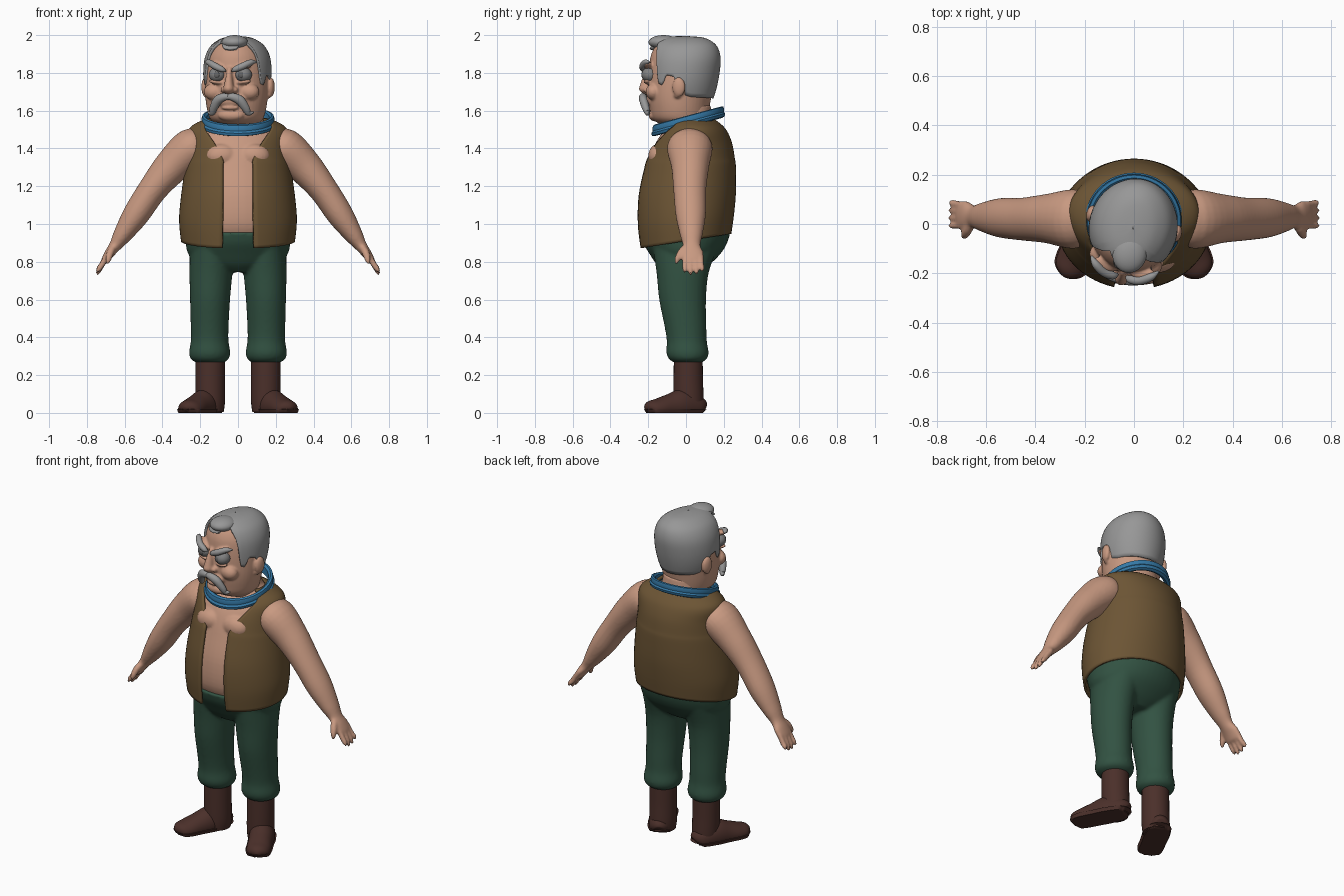
import bpy, bmesh, math
from mathutils import Vector, Matrix

if "Cube" in bpy.data.objects:
    bpy.data.objects.remove(bpy.data.objects["Cube"])

def mat(name, r, g, b):
    m = bpy.data.materials.new(name)
    m.diffuse_color = (r, g, b, 1)
    m.use_nodes = True
    m.node_tree.nodes["Principled BSDF"].inputs["Base Color"].default_value = m.diffuse_color
    return m

SKIN = mat("skin", .58, .32, .22)
VEST = mat("brown_cloth", .15, .09, .035)
PANTS = mat("green_cloth", .032, .085, .055)
BOOT = mat("dark_leather", .07, .029, .023)
BLUE = mat("blue_band", .035, .19, .38)
HAIR = mat("grey_hair", .31, .31, .31)
EYE = mat("eye_grey", .22, .22, .22)
IRIS = mat("iris_grey", .13, .13, .13)
HEAD_TURN = Matrix.Rotation(math.radians(-13), 4, 'Z')

def finish(bm, name, m, angle=50):
    bmesh.ops.remove_doubles(bm, verts=bm.verts, dist=1e-5)
    bmesh.ops.recalc_face_normals(bm, faces=bm.faces)
    me = bpy.data.meshes.new(name)
    bm.to_mesh(me)
    bm.free()
    me.materials.append(m)
    for p in me.polygons:
        p.use_smooth = True
    me.set_sharp_from_angle(angle=math.radians(angle))
    ob = bpy.data.objects.new(name, me)
    bpy.context.collection.objects.link(ob)
    return ob

def spline(keys, n=5):
    """Smooth interpolation through tuples of any length."""
    out = []
    for i in range(len(keys) - 1):
        a, b, c, d = (keys[max(0, min(len(keys) - 1, i + k))] for k in (-1, 0, 1, 2))
        for s in range(n):
            t = s / n
            out.append([.5 * (2*q + (r-p)*t + (2*p-5*q+4*r-w)*t*t + (3*q-p-3*r+w)*t**3)
                        for p, q, r, w in zip(a, b, c, d)])
    return out + [list(keys[-1])]

def skin_rings(bm, rings, closed=True, caps=True):
    vs = [[bm.verts.new(p) for p in r] for r in rings]
    n = len(vs[0])
    for a, b in zip(vs, vs[1:]):
        for i in range(n if closed else n - 1):
            bm.faces.new((a[i], a[(i+1) % n], b[(i+1) % n], b[i]))
    if caps:
        bm.faces.new(vs[0])
        bm.faces.new(vs[-1])

def tube(name, keys, m, ref=(0, 1, 0), sides=28, flat=False, zlim=None, n=5):
    """Loft of ellipses; keys are x, y, z, side radius, radius along ref."""
    pts, rings = spline(keys, n), []
    for i, k in enumerate(pts):
        t = Vector(pts[min(i+1, len(pts)-1)][:3]) - Vector(pts[max(i-1, 0)][:3])
        t = Vector((0, 0, 1)) if flat else t.normalized()
        a = Vector(ref).cross(t).normalized()
        b = t.cross(a)
        ring = []
        for j in range(sides):
            w = 2 * math.pi * j / sides
            p = Vector(k[:3]) + a*math.cos(w)*max(k[3], .001) + b*math.sin(w)*max(k[4], .001)
            if zlim:
                p.z = min(max(p.z, zlim[0]), zlim[1])
            ring.append(p)
        rings.append(ring)
    bm = bmesh.new()
    skin_rings(bm, rings)
    return finish(bm, name, m)

def ball(name, c, r, m, tilt=0):
    bm = bmesh.new()
    bmesh.ops.create_uvsphere(bm, u_segments=24, v_segments=14, radius=1)
    bm.transform(Matrix.Translation(c) @ Matrix.Rotation(tilt, 4, 'Y') @ Matrix.Diagonal((*r, 1)))
    return finish(bm, name, m)

def fuse(name, obs, voxel, smooth):
    """Blend overlapping parts into one soft surface."""
    bpy.ops.object.select_all(action='DESELECT')
    for o in obs:
        o.select_set(True)
    bpy.context.view_layer.objects.active = obs[0]
    bpy.ops.object.join()
    ob = obs[0]
    ob.name = name
    r = ob.modifiers.new("blend", 'REMESH')
    r.mode, r.voxel_size, r.use_smooth_shade = 'VOXEL', voxel, True
    s = ob.modifiers.new("soften", 'SMOOTH')
    s.factor, s.iterations = .5, smooth
    return ob

def mx(keys, s):
    return [(k[0] * s, *k[1:]) for k in keys]

# Torso, arms and hands
body = [tube("torso", [(0, 0, .9, .25, .2), (0, -.003, 1, .288, .242), (0, 0, 1.15, .28, .243),
        (0, .018, 1.3, .258, .224), (0, .028, 1.4, .245, .202), (0, .035, 1.47, .24, .17),
        (0, .035, 1.52, .18, .12), (0, .03, 1.56, .125, .11), (0, .02, 1.63, .12, .11)], SKIN, flat=True, sides=48)]
for s in (1, -1):
    body.append(ball("pec", (.085*s, -.145, 1.36), (.085, .055, .065), SKIN))
    body.append(tube("arm", mx([(.17, .02, 1.42, .06, .08), (.24, .02, 1.405, .105, .12), (.35, .022, 1.305, .094, .1),
        (.45, .02, 1.185, .077, .087), (.54, .025, 1.05, .07, .08), (.61, .028, .945, .05, .06),
        (.65, .03, .885, .033, .046), (.68, .033, .845, .026, .06), (.705, .036, .805, .02, .055), (.71, .036, .795, .01, .03)], s), SKIN))
    for i in range(4):
        y, drop = .036 + (i - 1.5) * .028, (.012, 0, .002, .018)[i]
        body.append(tube("finger", mx([(.695, y, .83, .014, .014), (.72, y*1.05, .785, .016, .014),
            (.74, y*1.1, .745 + drop, .013, .012), (.745, y*1.1, .728 + drop, .004, .004)], s), SKIN, sides=12))
    body.append(tube("thumb", mx([(.655, .01, .885, .018, .02), (.675, -.025, .85, .02, .02),
        (.687, -.047, .81, .016, .015), (.69, -.052, .785, .005, .005)], s), SKIN, sides=12))
fuse("body", body, .008, 4)

# Open vest: each row is z, half width, front y, back y, opening half width
rows = spline([(.87, .302, -.25, .24, .085), (1, .312, -.264, .254, .082), (1.15, .301, -.26, .264, .08),
               (1.3, .281, -.23, .264, .08), (1.35, .272, -.215, .258, .083), (1.42, .266, -.188, .246, .12),
               (1.48, .268, -.15, .224, .16), (1.515, .25, -.12, .2, .178), (1.545, .2, -.1, .165, .165), (1.56, .15, -.09, .14, .135)])
rings = []
for z, rx, yf, yb, ox in rows:
    a0, ring = math.asin(min(.95, ox / rx)), []
    for i in range(65):
        w = a0 + (2*math.pi - 2*a0) * i / 64
        y = (yf + yb)/2 - (yb - yf)/2 * math.cos(w)
        ring.append((rx*math.sin(w), y, z + .16*(y + .25)*max(0, (1.2 - z)/.33)))
    rings.append(ring)
bm = bmesh.new()
skin_rings(bm, rings, closed=False, caps=False)
vest = finish(bm, "vest", VEST)
sol = vest.modifiers.new("thickness", 'SOLIDIFY')
sol.thickness, sol.offset = .014, -1

# Trousers with gathered cuffs
parts = [tube("hips", [(0, -.005, .955, .28, .24), (0, -.005, .9, .277, .223), (0, -.005, .845, .265, .19),
                       (0, -.015, .785, .215, .14), (0, -.02, .745, .1, .09)], PANTS, flat=True, sides=48)]
for s in (1, -1):
    parts.append(tube("leg", mx([(.135, -.005, .87, .12, .17), (.143, -.018, .74, .114, .138), (.148, -.018, .6, .106, .124),
        (.15, -.002, .45, .1, .11), (.15, .004, .38, .1, .106), (.15, .008, .32, .109, .112),
        (.15, .01, .285, .1, .1), (.147, .01, .265, .07, .07)], s), PANTS, flat=True))
fuse("trousers", parts, .01, 4)

# Boots with turned-out feet and flat soles
d = Vector((math.sin(.48), -math.cos(.48), 0))
foot = [(-.035, .03, .05), (-.01, .06, .09), (.08, .072, .125), (.16, .07, .1), (.23, .069, .076), (.275, .055, .062), (.295, .015, .03)]
for s, side in ((1, "left"), (-1, "right")):
    tube(side + "_boot_shaft", mx([(.147, .012, .3, .078, .076), (.147, .012, .17, .078, .078),
        (.146, .014, .06, .077, .08), (.146, .014, .005, .07, .074)], s), BOOT, flat=True)
    for nm, grow, lim in (("_boot_foot", 0, (.004, 1)), ("_boot_sole", .006, (0, .02))):
        tube(side + nm, mx([(.14 + d.x*t, .055 + d.y*t, h*.3, w + grow, h*.7) for t, w, h in foot], s), BOOT, ref=(0, 0, 1), zlim=lim)

# Tilted neck band with a groove around it
prof = [(-.022, -.022), (-.006, -.032), (.008, -.027), (.012, -.012), (.004, -.002), (.006, .012), (.002, .026), (-.01, .03), (-.022, .022)]
rings = []
for i in range(65):
    w = 2*math.pi*i/64
    rings.append([((.187 + r)*math.cos(w), .012 + (.184 + r)*math.sin(w), 1.545 + .27*(.184 + r)*math.sin(w) + z) for r, z in prof])
bm = bmesh.new()
skin_rings(bm, rings, caps=False)
finish(bm, "neck_band", BLUE, 40)

# Head: skull, jaw, nose, lids, cheeks and ears
head_rows = [(1.5, .11, -.06, .12), (1.53, .115, -.14, .115), (1.56, .142, -.178, .115), (1.61, .157, -.19, .122),
             (1.68, .166, -.2, .135), (1.76, .168, -.2, .155), (1.84, .163, -.195, .165), (1.9, .15, -.185, .165),
             (1.95, .118, -.155, .14), (1.975, .07, -.1, .09), (1.982, .01, -.03, .02)]
head = [tube("skull", [(0, (f+b)/2, z, r, (b-f)/2) for z, r, f, b in head_rows], SKIN, flat=True, sides=48),
        tube("nose", [(0, -.19, 1.83, .014, .02), (0, -.205, 1.79, .016, .025), (0, -.218, 1.74, .024, .03),
                      (0, -.222, 1.71, .028, .032), (0, -.21, 1.685, .012, .015)], SKIN, flat=True),
        ball("lower_lip", (0, -.19, 1.615), (.045, .022, .012), SKIN), ball("chin", (0, -.165, 1.575), (.07, .035, .032), SKIN),
        ball("muzzle", (0, -.175, 1.655), (.085, .04, .04), SKIN)]
for s in (1, -1):
    head += [ball("nostril", (.03*s, -.205, 1.71), (.017, .02, .016), SKIN),
             ball("cheek", (.095*s, -.15, 1.70), (.055, .045, .045), SKIN),
             ball("lower_lid", (.075*s, -.19, 1.752), (.042, .022, .012), SKIN, -.15*s),
             ball("brow_ridge", (.075*s, -.185, 1.835), (.06, .03, .017), SKIN, -.35*s),
             ball("ear", (.178*s, .002, 1.725), (.02, .035, .052), SKIN), ball("lobe", (.168*s, -.008, 1.685), (.016, .02, .02), SKIN)]
face = [fuse("head", head, .0065, 3)]

# Eyes, brows and drooping moustache
for s, side in ((1, "left"), (-1, "right")):
    face += [ball(side + "_eye", (.072*s, -.18, 1.79), (.044, .044, .04), EYE),
             ball(side + "_iris", (.066*s, -.219, 1.79), (.016, .0075, .017), IRIS),
             tube(side + "_brow", mx([(.018, -.213, 1.808, .004, .006), (.035, -.222, 1.818, .015, .016), (.075, -.218, 1.836, .018, .018),
                 (.115, -.193, 1.856, .015, .016), (.14, -.165, 1.857, .003, .004)], s), HAIR, sides=14),
             tube(side + "_moustache", mx([(-.005, -.225, 1.672, .014, .016), (.025, -.228, 1.672, .021, .02), (.06, -.217, 1.655, .025, .022),
                 (.085, -.2, 1.618, .022, .02), (.1, -.185, 1.588, .016, .014), (.125, -.17, 1.592, .003, .004)], s), HAIR, sides=16)]

# Hair cap following a hairline given as angle from the front and height
line = [(0, 1.925), (14, 1.93), (24, 1.96), (40, 1.968), (50, 1.92), (55, 1.84), (58, 1.745), (67, 1.735),
        (73, 1.79), (88, 1.78), (98, 1.69), (120, 1.672), (180, 1.665)]
shell = spline([(1.64, .148, -.19, .138), (1.72, .172, -.205, .162), (1.8, .18, -.208, .178), (1.88, .172, -.206, .184),
                (1.94, .143, -.188, .166), (1.975, .098, -.15, .125), (1.99, .055, -.1, .075), (1.996, .001, -.021, -.019)], 8)

def lookup(table, x):
    for a, b in zip(table, table[1:]):
        if x <= b[0]:
            t = (x - a[0]) / (b[0] - a[0])
            return [p + (q - p)*t for p, q in zip(a, b)]
    return table[-1]

rings = []
for j in range(25):
    ring = []
    for i in range(120):
        deg = i * 3
        h = lookup(line, min(deg, 360 - deg))[1]
        z, rx, yf, yb = lookup(shell, h + (1.996 - h)*math.sin(j/24*math.pi/2))
        w = math.radians(deg)
        ring.append((rx*math.sin(w), (yf+yb)/2 - (yb-yf)/2*math.cos(w), z))
    rings.append(ring)
bm = bmesh.new()
skin_rings(bm, rings, caps=False)
hair = finish(bm, "hair", HAIR)
sol = hair.modifiers.new("thickness", 'SOLIDIFY')
sol.thickness, sol.offset = .02, -1
face += [hair, ball("forelock", (.01, -.12, 1.962), (.07, .08, .038), HAIR)]
for o in face:
    o.data.transform(HEAD_TURN)
